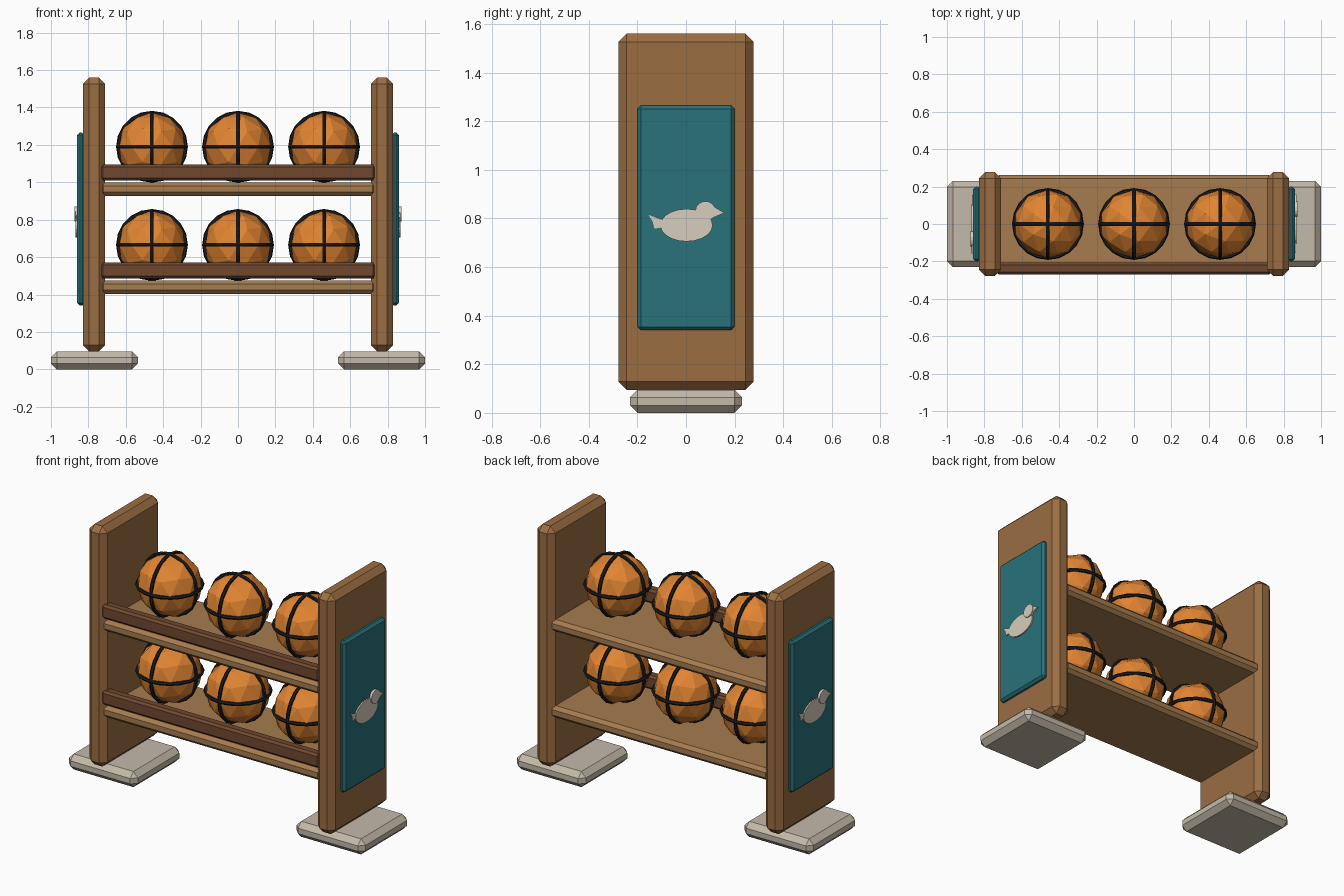
import bpy, bmesh
from math import cos, sin, pi
from mathutils import Matrix, Vector

if "Cube" in bpy.data.objects:
    bpy.data.objects.remove(bpy.data.objects["Cube"])


def material(name, rgb):
    m = bpy.data.materials.new(name)
    m.diffuse_color = (*rgb, 1)
    m.use_nodes = True
    m.node_tree.nodes["Principled BSDF"].inputs["Base Color"].default_value = m.diffuse_color
    return m


WOOD = material("wood", (0.33, 0.155, 0.055))
SHELF = material("light_wood", (0.38, 0.20, 0.08))
DARK = material("dark_wood", (0.16, 0.065, 0.028))
TEAL = material("teal", (0.021, 0.17, 0.195))
STONE = material("stone", (0.55, 0.49, 0.40))
CREAM = material("cream", (0.68, 0.62, 0.51))
ORANGE = material("orange", (0.76, 0.235, 0.032))
BLACK = material("black", (0.012, 0.012, 0.014))


def finish(name, bm, mat):
    bmesh.ops.recalc_face_normals(bm, faces=bm.faces)
    me = bpy.data.meshes.new(name)
    bm.to_mesh(me)
    bm.free()
    me.materials.append(mat)
    ob = bpy.data.objects.new(name, me)
    bpy.context.collection.objects.link(ob)
    return ob


def box(name, lo, hi, bevel, mat):
    """Chamfered box between two corners."""
    lo, hi = Vector(lo), Vector(hi)
    bm = bmesh.new()
    bmesh.ops.create_cube(bm, size=1, matrix=Matrix.Translation((lo + hi) / 2)
                          @ Matrix.Diagonal((*(hi - lo), 1)))
    bmesh.ops.bevel(bm, geom=bm.edges[:], offset=bevel, segments=1,
                    affect='EDGES', profile=0.5)
    return finish(name, bm, mat)


def plate(name, outline, x0, x1, mat, spin):
    """Outline in y,z extruded along x; spin turns it to the left end."""
    bm = bmesh.new()
    face = bm.faces.new([bm.verts.new((x0, y, z)) for y, z in outline])
    ext = bmesh.ops.extrude_face_region(bm, geom=[face])["geom"]
    bmesh.ops.translate(bm, vec=(x1 - x0, 0, 0),
                        verts=[v for v in ext if isinstance(v, bmesh.types.BMVert)])
    bm.transform(Matrix.Rotation(spin, 4, 'Z'))
    return finish(name, bm, mat)


def oval(cy, cz, ry, rz, n):
    return [(cy + ry * cos(2 * pi * i / n), cz + rz * sin(2 * pi * i / n)) for i in range(n)]


# Ends: foot, upright, sign panel and bird emblem
for side, s, spin in (("right", 1, 0), ("left", -1, pi)):
    def end_box(name, x0, x1, hy, z0, z1, bevel, mat):
        a, b = sorted((s * x0, s * x1))
        box(f"{side}_{name}", (a, -hy, z0), (b, hy, z1), bevel, mat)

    end_box("foot", 0.535, 1.0, 0.23, 0, 0.095, 0.031, STONE)
    end_box("upright", 0.71, 0.83, 0.278, 0.095, 1.56, 0.034, WOOD)
    end_box("sign_panel", 0.82, 0.86, 0.2, 0.34, 1.265, 0.014, TEAL)
    plate(f"{side}_bird_body", oval(0.002, 0.772, 0.108, 0.067, 20), 0.855, 0.868, CREAM, spin)
    plate(f"{side}_bird_head", oval(0.08, 0.83, 0.042, 0.041, 14), 0.855, 0.874, CREAM, spin)
    plate(f"{side}_bird_beak", [(0.112, 0.85), (0.112, 0.803), (0.158, 0.823)],
          0.855, 0.870, CREAM, spin)
    plate(f"{side}_bird_tail", [(-0.155, 0.815), (-0.137, 0.787), (-0.13, 0.758),
                                (-0.08, 0.765), (-0.08, 0.80), (-0.105, 0.795)],
          0.855, 0.866, CREAM, spin)


def ball(name, centre):
    """Faceted ball with three crossing bands."""
    bm = bmesh.new()
    bmesh.ops.create_icosphere(bm, subdivisions=2, radius=0.184,
                               matrix=Matrix.Translation(centre))
    finish(name, bm, ORANGE)
    n, k, major, minor = 20, 6, 0.181, 0.011
    for tag, rot in (("level", Matrix()), ("front", Matrix.Rotation(pi / 2, 4, 'X')),
                     ("side", Matrix.Rotation(pi / 2, 4, 'Y'))):
        bm = bmesh.new()
        rings = []
        for i in range(n):
            a = 2 * pi * i / n
            rings.append([bm.verts.new(((major + minor * cos(2 * pi * j / k)) * cos(a),
                                        (major + minor * cos(2 * pi * j / k)) * sin(a),
                                        minor * sin(2 * pi * j / k))) for j in range(k)])
        for i in range(n):
            p, q = rings[i], rings[(i + 1) % n]
            for j in range(k):
                bm.faces.new((p[j], q[j], q[(j + 1) % k], p[(j + 1) % k]))
        bm.transform(Matrix.Translation(centre) @ rot)
        finish(f"{name}_{tag}_band", bm, BLACK)


# Shelves with front rails and three balls each
for level, top in (("lower", 0.475), ("upper", 1.0)):
    box(f"{level}_shelf", (-0.74, -0.262, top - 0.072), (0.74, 0.262, top), 0.02, SHELF)
    box(f"{level}_rail", (-0.735, -0.27, top + 0.01), (0.735, -0.207, top + 0.095), 0.013, DARK)
    for i, x in enumerate((-0.46, 0, 0.46)):
        ball(f"{level}_ball_{i + 1}", Vector((x, 0, top + 0.19)))
